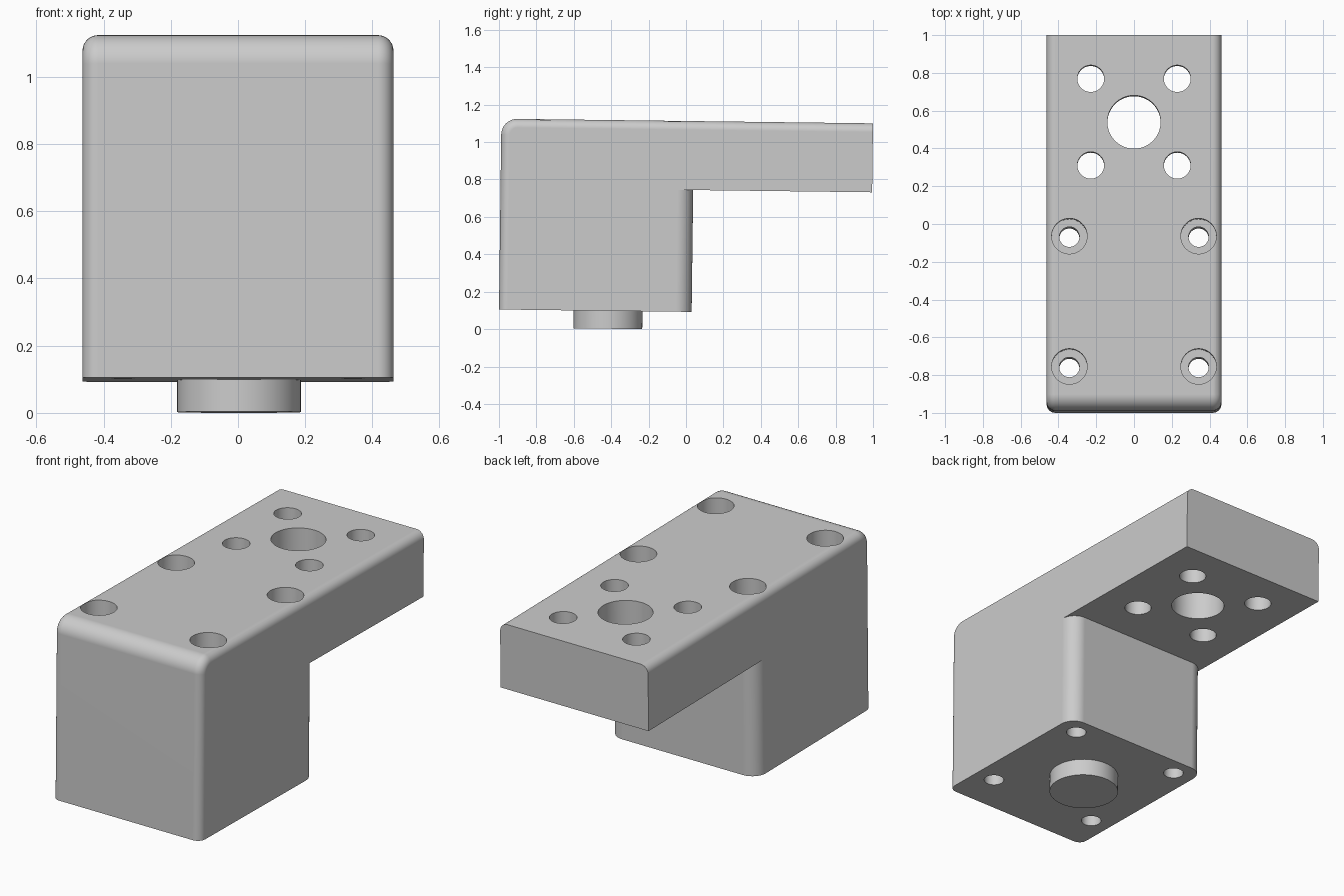
import bpy, bmesh
from math import sin, cos, pi, radians
from mathutils import Matrix

default = bpy.data.objects.get("Cube")
if default:
    bpy.data.objects.remove(default, do_unlink=True)

HALF_W = 0.4625
FRONT, BACK = -1.001, 0.986
BOTTOM, TOP = 0.0925, 1.1125
ARM_UNDERSIDE, BLOCK_BACK, BLOCK_R = 0.744, 0.029, 0.085
TILT = Matrix.Rotation(-0.0125, 4, 'X')

grey = bpy.data.materials.new("plain_grey")
grey.use_nodes = True
grey.diffuse_color = (0.6, 0.6, 0.6, 1)
grey.node_tree.nodes["Principled BSDF"].inputs["Base Color"].default_value = (0.6, 0.6, 0.6, 1)


def make_object(name, bm):
    bmesh.ops.recalc_face_normals(bm, faces=bm.faces[:])
    mesh = bpy.data.meshes.new(name)
    bm.to_mesh(mesh)
    bm.free()
    mesh.materials.append(grey)
    obj = bpy.data.objects.new(name, mesh)
    bpy.context.collection.objects.link(obj)
    return obj


def prism(name, outline, z0, z1):
    bm = bmesh.new()
    face = bm.faces.new([bm.verts.new((x, y, z0)) for x, y in outline])
    ext = bmesh.ops.extrude_face_region(bm, geom=[face])
    top = [v for v in ext["geom"] if isinstance(v, bmesh.types.BMVert)]
    bmesh.ops.translate(bm, verts=top, vec=(0, 0, z1 - z0))
    return make_object(name, bm)


def cylinder(name, x, y, r, z0, z1, sides=48):
    ring = [(x + r * cos(2 * pi * i / sides), y + r * sin(2 * pi * i / sides)) for i in range(sides)]
    return prism(name, ring, z0, z1)


def bevel(bm, rule, radius):
    edges = [e for e in bm.edges if rule(*[v.co for v in e.verts])]
    bmesh.ops.bevel(bm, geom=edges, offset=radius, offset_type='OFFSET', segments=8,
                    profile=0.5, affect='EDGES', clamp_overlap=True)


def both(a, b, axis, value):
    return abs(a[axis] - value) < 1e-4 and abs(b[axis] - value) < 1e-4


def on_rounded_side(a, b):
    side = both(a, b, 0, HALF_W) or both(a, b, 0, -HALF_W)
    return side and not both(a, b, 2, BOTTOM) and not both(a, b, 1, BACK)


# Body: box with a rounded front top edge, then rounded side edges
bm = bmesh.new()
bmesh.ops.create_cube(bm, size=1)
for v in bm.verts:
    v.co = (HALF_W if v.co.x > 0 else -HALF_W,
            BACK if v.co.y > 0 else FRONT,
            TOP if v.co.z > 0 else BOTTOM)
bevel(bm, lambda a, b: both(a, b, 1, FRONT) and both(a, b, 2, TOP), 0.085)
bevel(bm, on_rounded_side, 0.046)
body = make_object("bracket_body", bm)

# Cutter that frees the arm and rounds the rear corners of the block
arc = [(HALF_W - BLOCK_R + BLOCK_R * cos(t), BLOCK_BACK - BLOCK_R + BLOCK_R * sin(t))
       for t in (pi / 2 * i / 10 for i in range(11))]
outline = [(1, 2), (1, arc[0][1])] + arc
outline += [(-x, y) for x, y in reversed(outline)]
cutters = [prism("arm_clearance", outline, -1, ARM_UNDERSIDE)]

# Screw holes with counterbores through the block
for x in (-0.342, 0.342):
    for y in (-0.078, -0.768):
        cutters.append(cylinder("counterbore", x, y, 0.094, TOP - 0.35, 2))
        cutters.append(cylinder("screw_hole", x, y, 0.053, -1, 2))

# Bolt pattern and central bore through the arm
cutters.append(cylinder("arm_bore", 0, 0.526, 0.141, 0, 2, 64))
for x in (-0.229, 0.229):
    for y in (0.297, 0.756):
        cutters.append(cylinder("bolt_hole", x, y, 0.071, 0, 2))

for cutter in cutters:
    cutter.hide_render = True
    mod = body.modifiers.new(cutter.name, 'BOOLEAN')
    mod.operation = 'DIFFERENCE'
    mod.solver = 'EXACT'
    mod.object = cutter

depsgraph = bpy.context.evaluated_depsgraph_get()
carved = bpy.data.meshes.new_from_object(body.evaluated_get(depsgraph))
body.modifiers.clear()
body.data = carved
for cutter in cutters:
    bpy.data.objects.remove(cutter, do_unlink=True)

# Round boss below the block
boss = cylinder("bottom_boss", 0.003, -0.418, 0.184, -0.003, BOTTOM + 0.01, 64)

# Shared tilt and smooth shading
for obj in (body, boss):
    obj.data.transform(TILT)
    bpy.ops.object.select_all(action='DESELECT')
    obj.select_set(True)
    bpy.context.view_layer.objects.active = obj
    bpy.ops.object.shade_smooth_by_angle(angle=radians(35))
    weighted = obj.modifiers.new("weighted_normals", 'WEIGHTED_NORMAL')
    weighted.keep_sharp = True
